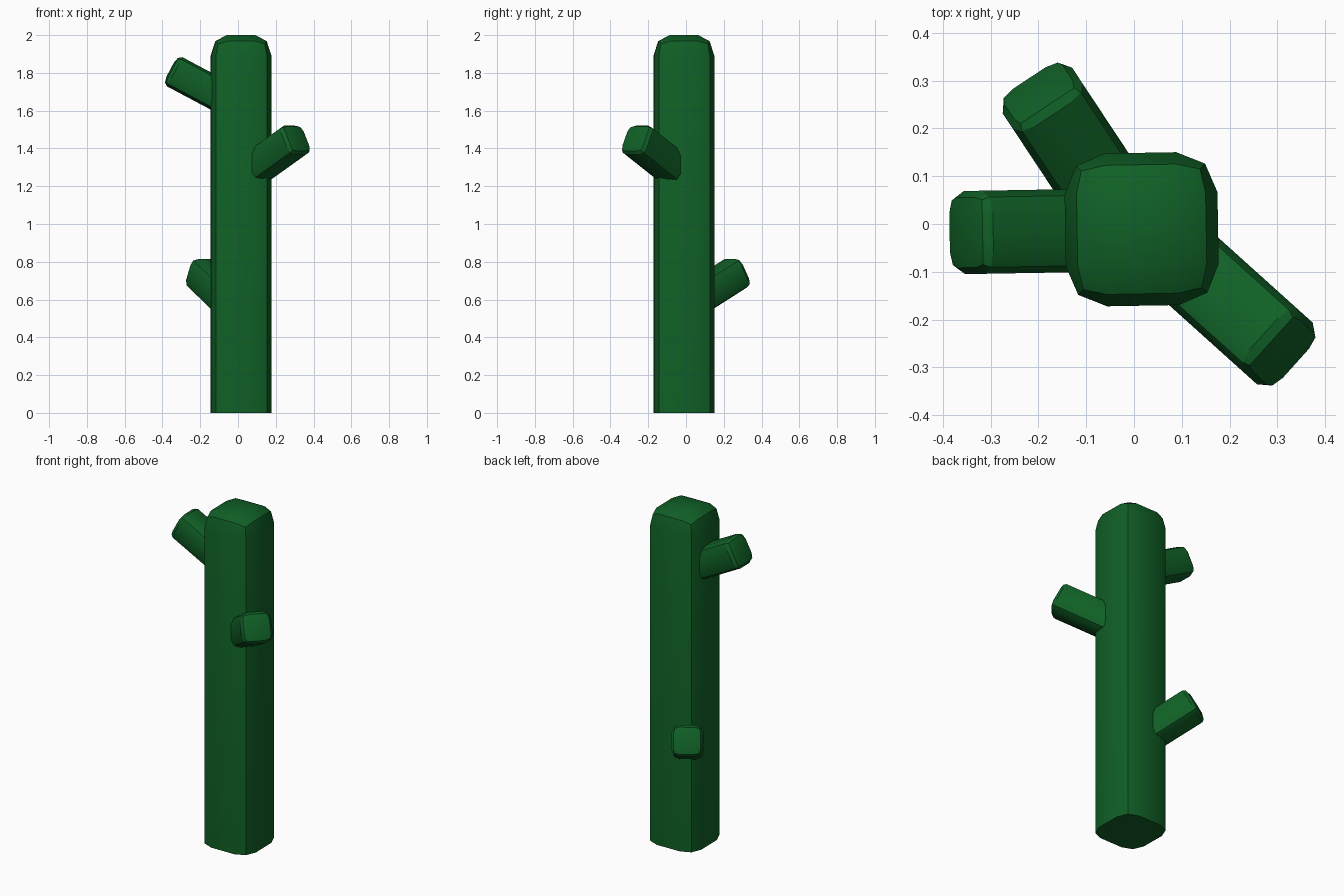
import bpy
import bmesh
from math import radians, cos, sin
from mathutils import Matrix, Vector

default = bpy.data.objects.get("Cube")
if default:
    bpy.data.objects.remove(default, do_unlink=True)

GREEN = (0.005, 0.115, 0.019, 1.0)
green = bpy.data.materials.new("dark_green")
green.use_nodes = True
green.diffuse_color = GREEN
green.node_tree.nodes["Principled BSDF"].inputs["Base Color"].default_value = GREEN


def rounded_post(name, half, length, bevel, stretch, matrix):
    """Square post ending at local z = 0, bevelled everywhere but its base."""
    bm = bmesh.new()
    bmesh.ops.create_cube(bm, size=1)
    height = length / stretch
    for v in bm.verts:
        v.co = Vector((v.co.x * 2 * half, v.co.y * 2 * half, (v.co.z - 0.5) * height))
    edges = [e for e in bm.edges if max(v.co.z for v in e.verts) > -height / 2]
    bmesh.ops.bevel(bm, geom=edges, offset=bevel, offset_type='OFFSET',
                    segments=2, profile=0.5, affect='EDGES')
    # Stretch the end rounding along the axis
    bmesh.ops.scale(bm, vec=(1, 1, stretch), verts=bm.verts)
    bmesh.ops.recalc_face_normals(bm, faces=bm.faces)
    mesh = bpy.data.meshes.new(name)
    bm.to_mesh(mesh)
    bm.free()
    mesh.materials.append(green)
    obj = bpy.data.objects.new(name, mesh)
    obj.matrix_world = matrix
    bpy.context.collection.objects.link(obj)
    bpy.ops.object.select_all(action='DESELECT')
    obj.select_set(True)
    bpy.context.view_layer.objects.active = obj
    bpy.ops.object.shade_smooth_by_angle(angle=radians(30))
    return obj


def branch(name, tip, azimuth, elevation=28):
    """Stub whose outer end is centred on tip, rising away from the trunk."""
    turn = Matrix.Rotation(radians(azimuth), 4, 'Z')
    tilt = Matrix.Rotation(radians(90 - elevation), 4, 'Y')
    rounded_post(name, 0.087, 0.37, 0.046, 0.55,
                 Matrix.Translation(tip) @ turn @ tilt)


# Trunk
rounded_post("trunk", 0.16, 2.0, 0.085, 1.3,
             Matrix.Translation((0.016, -0.011, 2.0)) @ Matrix.Rotation(radians(1), 4, 'Z'))

# Branch stubs
branch("upper_branch", (-0.358, -0.018, 1.818), 181)
branch("middle_branch", (0.318, -0.273, 1.456), -42)
branch("lower_branch", (-0.204, 0.282, 0.751), 123.5)
